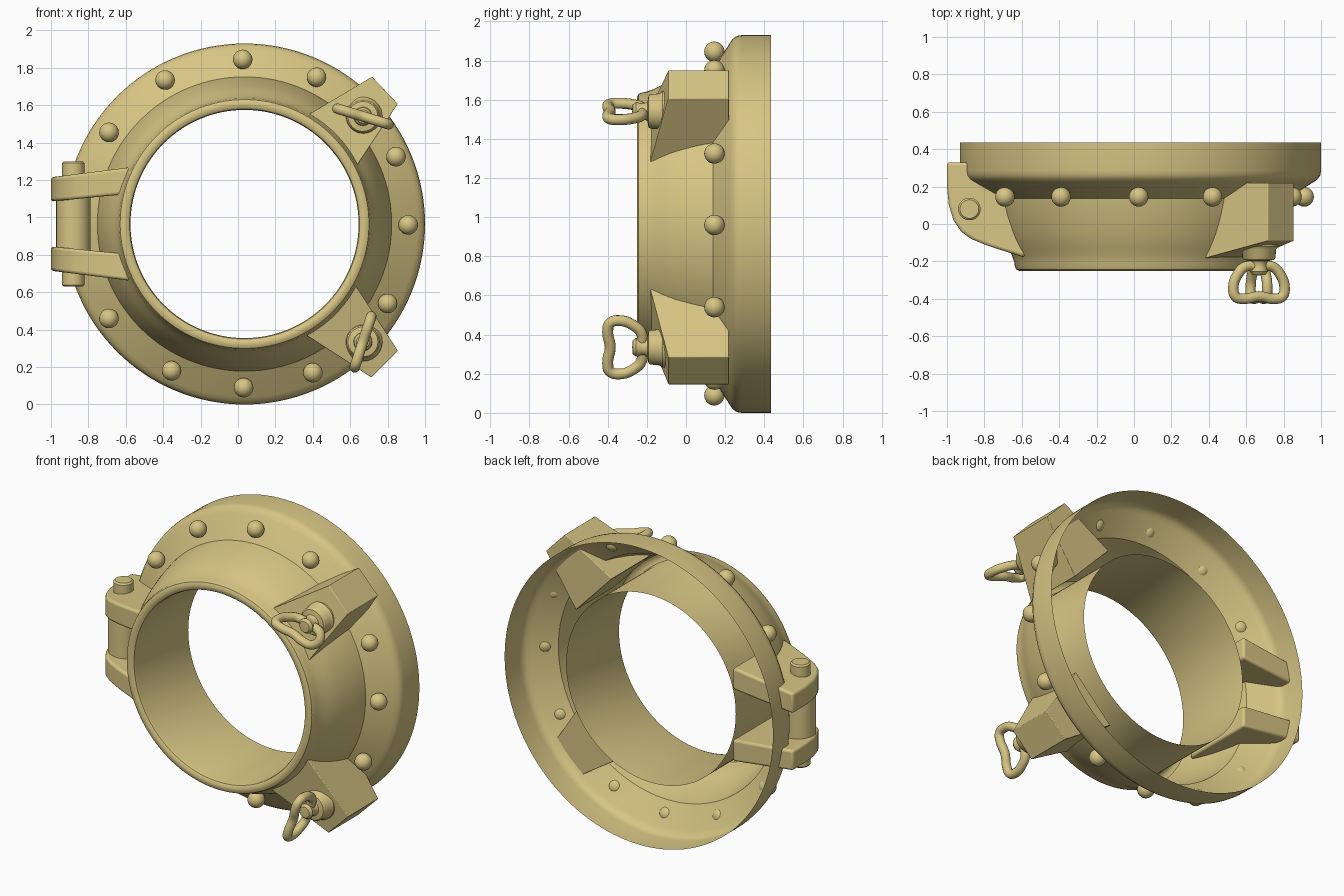
import bpy, bmesh, math
from mathutils import Matrix, Vector

if "Cube" in bpy.data.objects:
    bpy.data.objects.remove(bpy.data.objects["Cube"])

CX, CZ = 0.035, 0.965          # centre of the round frame
brass = bpy.data.materials.new("tan brass")
brass.diffuse_color = (0.68, 0.56, 0.23, 1)
brass.use_nodes = True
brass.node_tree.nodes["Principled BSDF"].inputs["Base Color"].default_value = brass.diffuse_color


def finish(name, bm, angle=35, recalc=True, bevel=0):
    if recalc:
        bmesh.ops.recalc_face_normals(bm, faces=bm.faces)
    me = bpy.data.meshes.new(name)
    bm.to_mesh(me)
    bm.free()
    me.materials.append(brass)
    me.shade_smooth()
    me.set_sharp_from_angle(angle=math.radians(angle))
    ob = bpy.data.objects.new(name, me)
    bpy.context.collection.objects.link(ob)
    if bevel:
        m = ob.modifiers.new("bevel", 'BEVEL')
        m.width, m.segments, m.limit_method = bevel, 3, 'ANGLE'
        m.angle_limit = math.radians(40)
    return ob


def lathe(name, profile, matrix, n=32, angle=35):
    """Spin (radius, y) points around the local y axis."""
    bm = bmesh.new()
    rows = []
    for r, y in profile:
        rows.append([bm.verts.new(matrix @ Vector((r * math.cos(2 * math.pi * j / n), y,
                                                   r * math.sin(2 * math.pi * j / n))))
                     for j in range(n)])
    for a, b in zip(rows, rows[1:]):
        for j in range(n):
            k = (j + 1) % n
            bm.faces.new((a[j], b[j], b[k], a[k]))
    bmesh.ops.remove_doubles(bm, verts=bm.verts, dist=1e-5)
    return finish(name, bm, angle, recalc=False)


def prism(name, bottom, top, bevel):
    """Solid between two matching outlines."""
    bm = bmesh.new()
    a = [bm.verts.new(p) for p in bottom]
    b = [bm.verts.new(p) for p in top]
    bm.faces.new(a)
    bm.faces.new(b[::-1])
    for i in range(len(a)):
        k = (i + 1) % len(a)
        bm.faces.new((a[i], b[i], b[k], a[k]))
    return finish(name, bm, 30, bevel=bevel)


# Round frame: inner tube, rolled lip, bowl-shaped neck, sloped flange, outer rim
lathe("round_frame",
      [(0.61, 0.31), (0.61, -0.225), (0.615, -0.24), (0.63, -0.25), (0.65, -0.25),
       (0.665, -0.242), (0.672, -0.225), (0.675, -0.205), (0.687, -0.17), (0.707, -0.13),
       (0.725, -0.09), (0.74, -0.05), (0.755, 0.0), (0.769, 0.05), (0.78, 0.1), (0.787, 0.137),
       (0.925, 0.224), (0.948, 0.24), (0.961, 0.26), (0.965, 0.285), (0.965, 0.435)],
      Matrix.Translation((CX, 0, CZ)), n=128)

# Rivets around the flange
for x, z in [(0.025, 1.845), (-0.39, 1.735), (-0.69, 1.455), (0.42, 1.75), (0.845, 1.325),
             (0.91, 0.96), (0.8, 0.54), (0.4, 0.17), (0.03, 0.09), (-0.355, 0.18), (-0.69, 0.46)]:
    bm = bmesh.new()
    bmesh.ops.create_uvsphere(bm, u_segments=24, v_segments=16, radius=0.052,
                              matrix=Matrix.Translation((x, 0.145, z)))
    finish("rivet", bm, 60)

# Hinge brackets, mirrored above and below the middle
side = [(-1.0, 0.33), (-1.0, 0.2), (-0.99, 0.1), (-0.965, 0.02), (-0.925, -0.04), (-0.87, -0.08),
        (-0.78, -0.117), (-0.59, -0.178), (-0.565, -0.15), (-0.565, 0.33)]
for name, s in (("upper_hinge_bracket", 1), ("lower_hinge_bracket", -1)):
    def at(x, y, z0, z1):
        t = (x + 1) / 0.4
        return (x, y, CZ + s * (z0 + (z1 - z0) * t))
    prism(name, [at(x, y, 0.12, 0.16) for x, y in side],
          [at(x, y, 0.25, 0.30) for x, y in side], 0.015)

# Hinge pin with thicker barrel
lathe("hinge_pin", [(0, -0.335), (0.05, -0.335), (0.06, -0.325), (0.06, -0.2), (0.092, -0.2),
                    (0.092, 0.2), (0.06, 0.2), (0.06, 0.325), (0.05, 0.335), (0, 0.335)],
      Matrix.Translation((-0.88, 0.08, CZ)) @ Matrix.Rotation(math.pi / 2, 4, 'X'))

# Clamps: wedge block, bolt and wing loop
for name, ang, r_out, bolt, tilt in (("upper", 43.6, 1.036, (0.668, 1.54), -17),
                                     ("lower", -45, 1.06, (0.668, 0.335), 72)):
    a = math.radians(ang)
    u = Vector((math.cos(a), 0, math.sin(a)))
    v = Vector((-math.sin(a), 0, math.cos(a)))
    c = Vector((CX, 0, CZ))

    def pt(r, w, y):
        return c + u * r + v * w + Vector((0, y, 0))
    corners = [(r_out, 0.1, -0.09), (r_out, -0.1, -0.09), (0.655, -0.187, -0.183), (0.655, 0.187, -0.183)]
    prism(name + "_clamp_block", [pt(*p) for p in corners],
          [pt(r, w, 0.22) for r, w, y in corners], 0.004)
    lathe(name + "_clamp_bolt",
          [(0, -0.275), (0.035, -0.272), (0.048, -0.255), (0.042, -0.23), (0.042, -0.21),
           (0.05, -0.197), (0.08, -0.192), (0.088, -0.182), (0.092, -0.135), (0.104, -0.12),
           (0.104, -0.07)],
          Matrix.Translation((bolt[0], 0, bolt[1])))
    half = [(0.075, -0.228), (0.122, -0.275), (0.143, -0.335), (0.13, -0.388), (0.085, -0.4)]
    path = [(0, -0.228)] + half + [(0, -0.387)] + [(-w, y) for w, y in half[::-1]]
    cu = bpy.data.curves.new(name + "_wing_loop", 'CURVE')
    cu.dimensions = '3D'
    cu.bevel_depth, cu.bevel_resolution, cu.resolution_u = 0.028, 4, 6
    sp = cu.splines.new('BEZIER')
    sp.bezier_points.add(len(path) - 1)
    sp.use_cyclic_u = True
    t = math.radians(tilt)
    for bp, (w, y) in zip(sp.bezier_points, path):
        bp.co = (bolt[0] + w * math.cos(t), y, bolt[1] + w * math.sin(t))
        bp.handle_left_type = bp.handle_right_type = 'AUTO'
    cu.materials.append(brass)
    ob = bpy.data.objects.new(name + "_wing_loop", cu)
    bpy.context.collection.objects.link(ob)
    bpy.ops.object.select_all(action='DESELECT')
    ob.select_set(True)
    bpy.context.view_layer.objects.active = ob
    bpy.ops.object.convert(target='MESH')
    bpy.context.object.data.shade_smooth()
